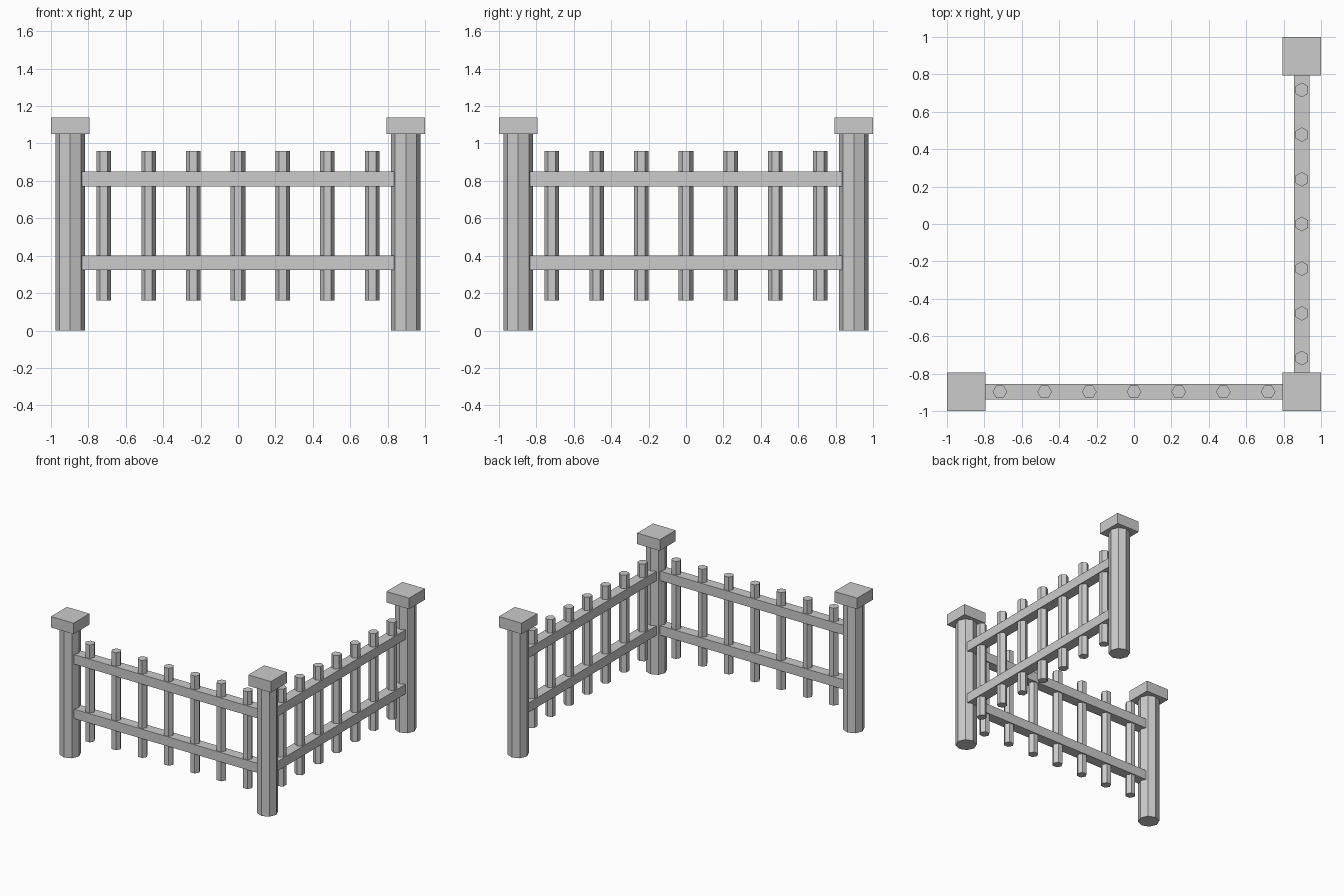
import bpy
import bmesh
from math import cos, sin, tau
from mathutils import Matrix, Vector

if "Cube" in bpy.data.objects:
    bpy.data.objects.remove(bpy.data.objects["Cube"], do_unlink=True)

stone = bpy.data.materials.new("grey_stone")
stone.use_nodes = True
grey = (0.6, 0.6, 0.6, 1)
stone.diffuse_color = grey
stone.node_tree.nodes["Principled BSDF"].inputs["Base Color"].default_value = grey

EDGE = 0.897  # distance of the fence lines from the middle


def finish(name, bm, turn):
    """Turn the part about z and add it to the scene."""
    bm.transform(Matrix.Rotation(turn, 4, "Z"))
    bmesh.ops.recalc_face_normals(bm, faces=bm.faces)
    mesh = bpy.data.meshes.new(name)
    bm.to_mesh(mesh)
    bm.free()
    mesh.materials.append(stone)
    bpy.context.collection.objects.link(bpy.data.objects.new(name, mesh))


def prism(name, sides, radius, x, y, bottom, top, turn=0):
    bm = bmesh.new()
    ring = [bm.verts.new((x + radius * cos(tau * i / sides),
                          y + radius * sin(tau * i / sides), bottom))
            for i in range(sides)]
    base = bm.faces.new(ring)
    up = bmesh.ops.extrude_face_region(bm, geom=[base], use_keep_orig=True)
    verts = [v for v in up["geom"] if isinstance(v, bmesh.types.BMVert)]
    bmesh.ops.translate(bm, vec=(0, 0, top - bottom), verts=verts)
    finish(name, bm, turn)


def box(name, size, centre, turn=0):
    bm = bmesh.new()
    bmesh.ops.create_cube(bm, size=1)
    bm.transform(Matrix.Translation(centre) @ Matrix.Diagonal(Vector(size).to_4d()))
    finish(name, bm, turn)


# Octagonal posts with square caps
for name, x, y in (("right", -EDGE, -EDGE), ("corner", EDGE, -EDGE), ("back", EDGE, EDGE)):
    prism(name + "_post", 8, 0.08, x, y, 0, 1.05)
    box(name + "_post_cap", (0.206, 0.206, 0.09), (x, y, 1.095))

# Two equal fence sections, the second turned a quarter to the left side
for section, turn in (("front", 0), ("left", tau / 4)):
    for level, z in (("lower", 0.362), ("upper", 0.81)):
        box(f"{section}_{level}_rail", (1.67, 0.085, 0.078), (0, -EDGE, z), turn)
    for i in range(-3, 4):
        prism(f"{section}_picket_{i + 4}", 6, 0.039, i * 0.239, -EDGE, 0.16, 0.96, turn)
